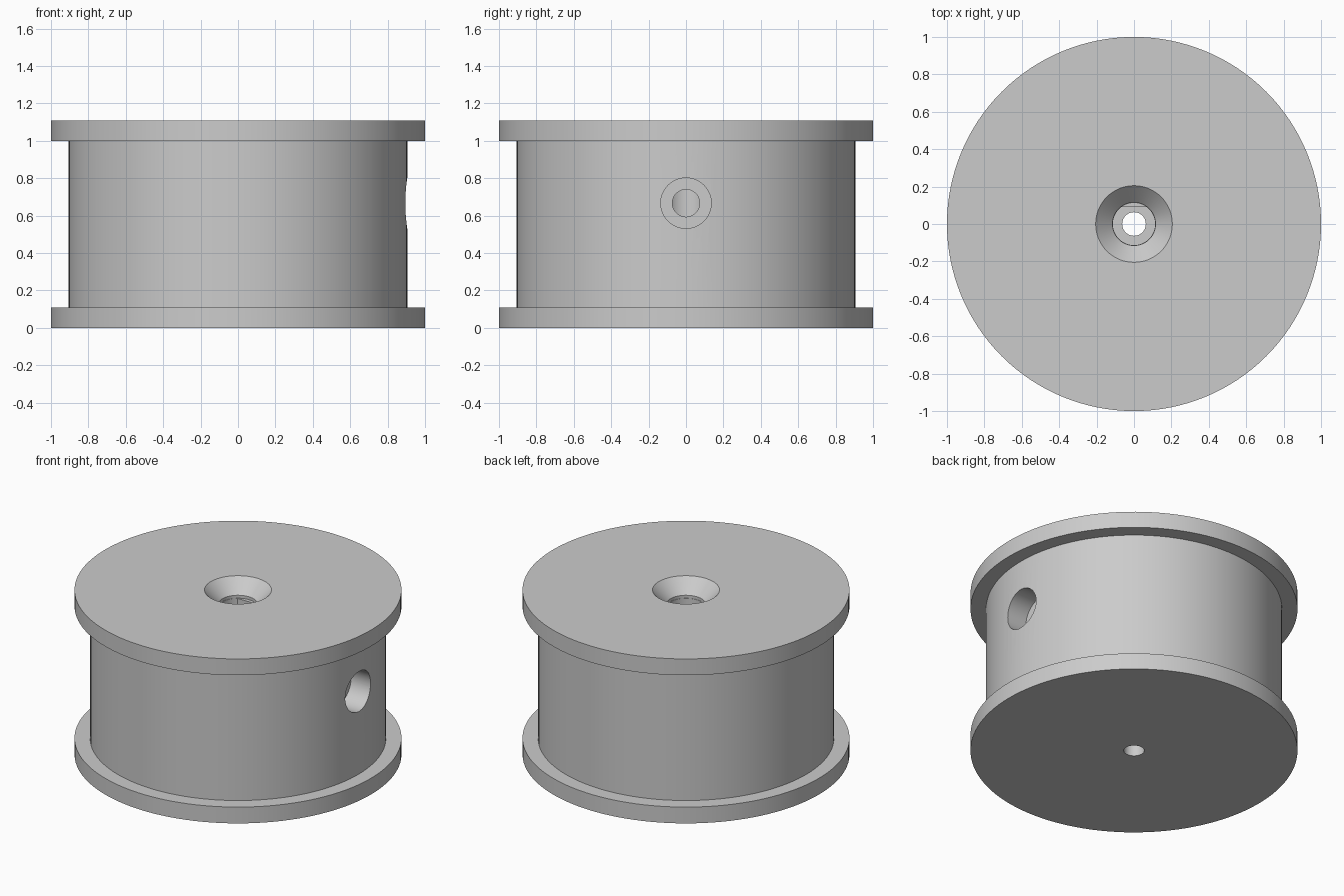
import bpy
import bmesh
import math
from mathutils import Matrix, Vector

cube = bpy.data.objects.get("Cube")
if cube:
    bpy.data.objects.remove(cube, do_unlink=True)

grey = bpy.data.materials.new("plain grey")
grey.use_nodes = True
colour = (0.6, 0.6, 0.6, 1)
grey.diffuse_color = colour
grey.node_tree.nodes["Principled BSDF"].inputs["Base Color"].default_value = colour


def lathe(name, profile, steps, matrix=Matrix(), flat_y=None):
    """Spin a (radius, height) profile, starting and ending on the axis."""
    bm = bmesh.new()
    verts = [bm.verts.new((r, 0, z)) for r, z in profile]
    edges = [bm.edges.new(pair) for pair in zip(verts, verts[1:])]
    bmesh.ops.spin(bm, geom=verts + edges, cent=(0, 0, 0), axis=(0, 0, 1),
                   angle=2 * math.pi, steps=steps, use_merge=True)
    bmesh.ops.remove_doubles(bm, verts=bm.verts, dist=1e-5)
    # Merge the end fans into clean discs
    bmesh.ops.dissolve_limit(bm, angle_limit=0.001, verts=bm.verts, edges=bm.edges)
    if flat_y is not None:
        bmesh.ops.bisect_plane(bm, geom=bm.verts[:] + bm.edges[:] + bm.faces[:],
                               plane_co=(0, flat_y, 0), plane_no=(0, 1, 0),
                               clear_outer=True)
        bmesh.ops.holes_fill(bm, edges=[e for e in bm.edges if e.is_boundary])
    bmesh.ops.recalc_face_normals(bm, faces=bm.faces)
    bm.transform(matrix)
    mesh = bpy.data.meshes.new(name)
    bm.to_mesh(mesh)
    bm.free()
    mesh.materials.append(grey)
    obj = bpy.data.objects.new(name, mesh)
    bpy.context.collection.objects.link(obj)
    return obj


# Spool: drum between two rims
height, rim = 1.11, 0.11
spool = lathe("spool", [(0, 0), (1, 0), (1, rim), (0.905, rim),
                        (0.905, height - rim), (1, height - rim),
                        (1, height), (0, height)], 128)

# Axle bore: countersink, D-shaped shaft socket, narrow through hole
countersink = lathe("countersink_cutter", [(0, 1.0), (0.115, 1.0), (0.115, 1.02),
                                           (0.245, 1.15), (0, 1.15)], 64)
socket = lathe("shaft_socket_cutter", [(0, 0.14), (0.113, 0.14),
                                       (0.113, 1.01), (0, 1.01)], 64, flat_y=0.09)
through = lathe("through_hole_cutter", [(0, -0.05), (0.063, -0.05),
                                        (0.063, 0.25), (0, 0.25)], 48)

# Set screw hole with a wide counterbore, pointing along +x
sideways = Matrix.Translation(Vector((0, 0, 0.667))) @ Matrix.Rotation(math.pi / 2, 4, "Y")
screw = lathe("set_screw_cutter", [(0, 0.02), (0.073, 0.02), (0.073, 0.75),
                                   (0.135, 0.75), (0.135, 1.05), (0, 1.05)], 64, sideways)

bpy.ops.object.select_all(action="DESELECT")
bpy.context.view_layer.objects.active = spool
spool.select_set(True)
for cutter in (countersink, socket, through, screw):
    cutter.hide_render = True
    mod = spool.modifiers.new(cutter.name, "BOOLEAN")
    mod.operation = "DIFFERENCE"
    mod.solver = "EXACT"
    mod.object = cutter
    bpy.ops.object.modifier_apply(modifier=mod.name)
    bpy.data.objects.remove(cutter, do_unlink=True)

bpy.ops.object.shade_smooth_by_angle(angle=math.radians(30))
